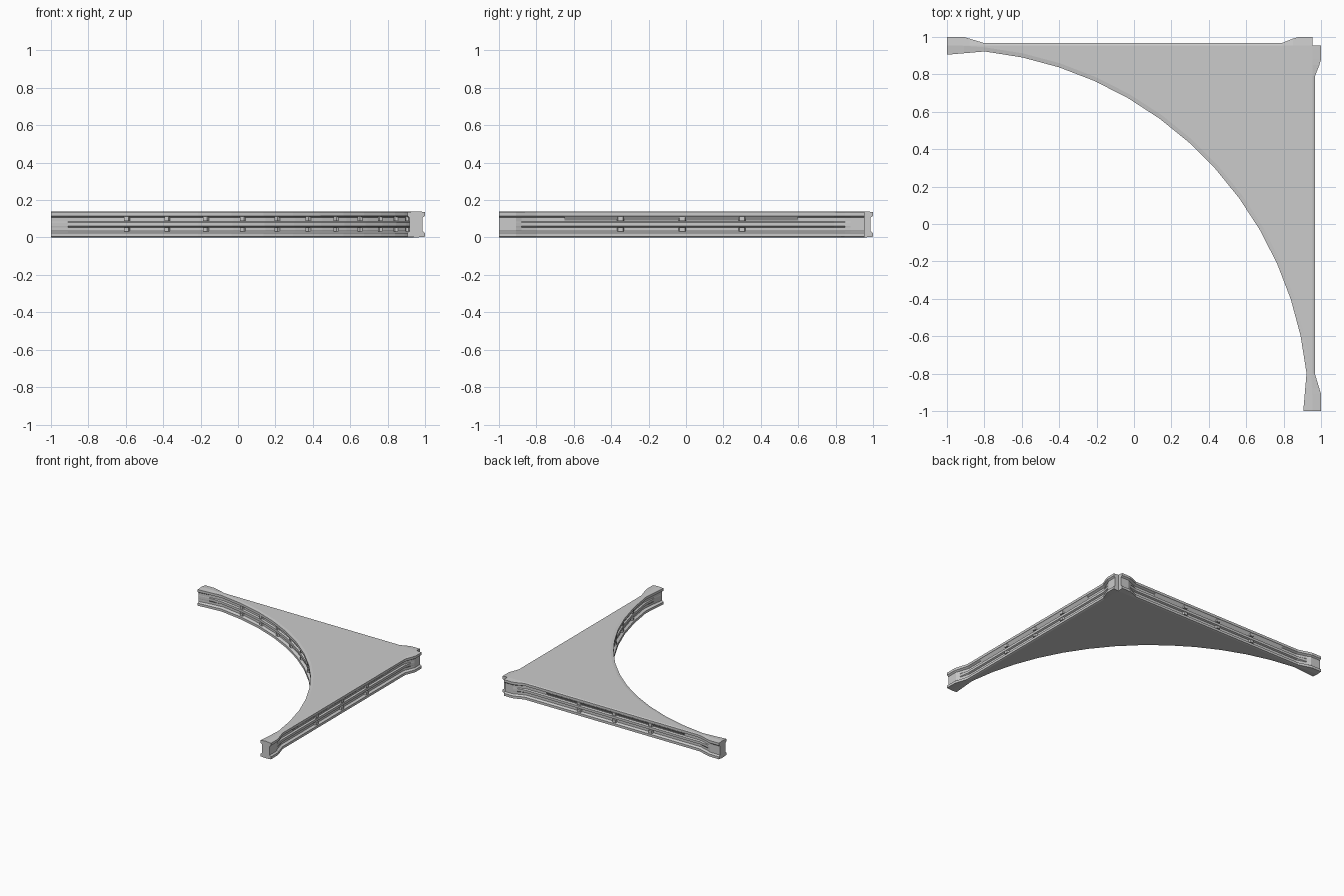
import bpy, bmesh
from math import sin, cos, radians
from mathutils import Vector

if "Cube" in bpy.data.objects:
    bpy.data.objects.remove(bpy.data.objects["Cube"])

E = 0.955          # outer plate edge; the arc is centred on (-1, -1)
R = 1.955          # radius of the concave edge


def profile(d, rec, mid):
    """Channel cross-section as (outward offset, z): lips, recess, middle rail."""
    return [(0, 0), (d, .004), (d, .024), (rec, .034), (rec, .054), (mid, .06),
            (mid, .08), (rec, .086), (rec, .106), (d, .116), (d, .136), (0, .14)]


def right(t, o, z):
    return Vector((E + o, t, z))


def back(t, o, z):
    return Vector((t, E + o, z))


def arc(t, o, z):
    a = radians(t)
    return Vector((-1 + (R - o) * cos(a), -1 + (R - o) * sin(a), z))


def loft(bm, place, sections):
    """Skin a list of (station, points) sections and cap both ends."""
    rows = [[bm.verts.new(place(t, o, z)) for o, z in pts] for t, pts in sections]
    for a, b in zip(rows, rows[1:]):
        for i in range(len(a) - 1):
            bm.faces.new((a[i], a[i + 1], b[i + 1], b[i]))
    bm.faces.new(rows[0])
    bm.faces.new(rows[-1])
    return rows


def finish(bm, name):
    bmesh.ops.remove_doubles(bm, verts=bm.verts, dist=1e-5)
    bmesh.ops.recalc_face_normals(bm, faces=bm.faces)
    me = bpy.data.meshes.new(name)
    bm.to_mesh(me)
    bm.free()
    ob = bpy.data.objects.new(name, me)
    bpy.context.collection.objects.link(ob)
    return ob


def prism(name, place, t0, t1, pts, taper=0.0):
    """Closed bar along a wall, its outer side narrowed by taper."""
    bm = bmesh.new()
    top = max(o for o, z in pts)
    rows = []
    for t, s in ((t0, 1), (t1, -1)):
        rows.append([bm.verts.new(place(t + (s * taper if o == top else 0), o, z))
                     for o, z in pts])
    n = len(pts)
    for i in range(n):
        j = (i + 1) % n
        bm.faces.new((rows[0][i], rows[0][j], rows[1][j], rows[1][i]))
    bm.faces.new(rows[0])
    bm.faces.new(rows[1])
    return finish(bm, name)


# Shell: three channelled walls with flared end posts, closed by flat plates
post = profile(.045, .032, .032)
neck = profile(.036, .018, .02)
wall = profile(.012, -.006, .007)
straight = [(-1, post), (-.91, post), (-.88, neck), (-.8, wall),
            (.79, wall), (.85, neck), (.88, post), (E, post)]
arc_post = profile(.05, .038, .038)
arc_neck = profile(.04, .022, .024)
arc_wall = profile(.022, .002, .014)
curve = [(90, arc_post), (87.3, arc_neck)]
curve += [(84 - 6 * i, arc_wall) for i in range(14)]
curve += [(2.7, arc_neck), (0, arc_post)]

bm = bmesh.new()
loft(bm, right, straight)
loft(bm, back, straight)
loft(bm, arc, curve)
for z in (0, .14):
    rim = [arc(t, 0, z) for t, _ in curve]
    rim += [right(t, 0, z) for t, _ in straight[1:]]
    rim += [back(t, 0, z) for t, _ in reversed(straight[1:-1])]
    bm.faces.new([bm.verts.new(p) for p in rim])
finish(bm, "platform_shell")

# Sloped strips and small brackets in the straight channels
for label, place in (("right", right), ("back", back)):
    prism(label + "_strip", place, -.65, .6,
          [(-.008, .087), (-.008, .109), (.009, .112)])
    for k, t in enumerate((-.35, -.02, .30)):
        for z0, z1 in ((.088, .112), (.032, .053)):
            prism(f"{label}_bracket_{k}", place, t - .02, t + .02,
                  [(-.008, z0), (.011, z0), (.011, z1), (-.008, z1)], .006)

# Brackets along the curved channel
for k in range(11):
    t = 78 - 6.6 * k
    for z0, z1 in ((.088, .112), (.032, .053)):
        prism(f"arc_bracket_{k}", arc, t - .5, t + .5,
              [(0, z0), (.018, z0), (.018, z1), (0, z1)], .15)
